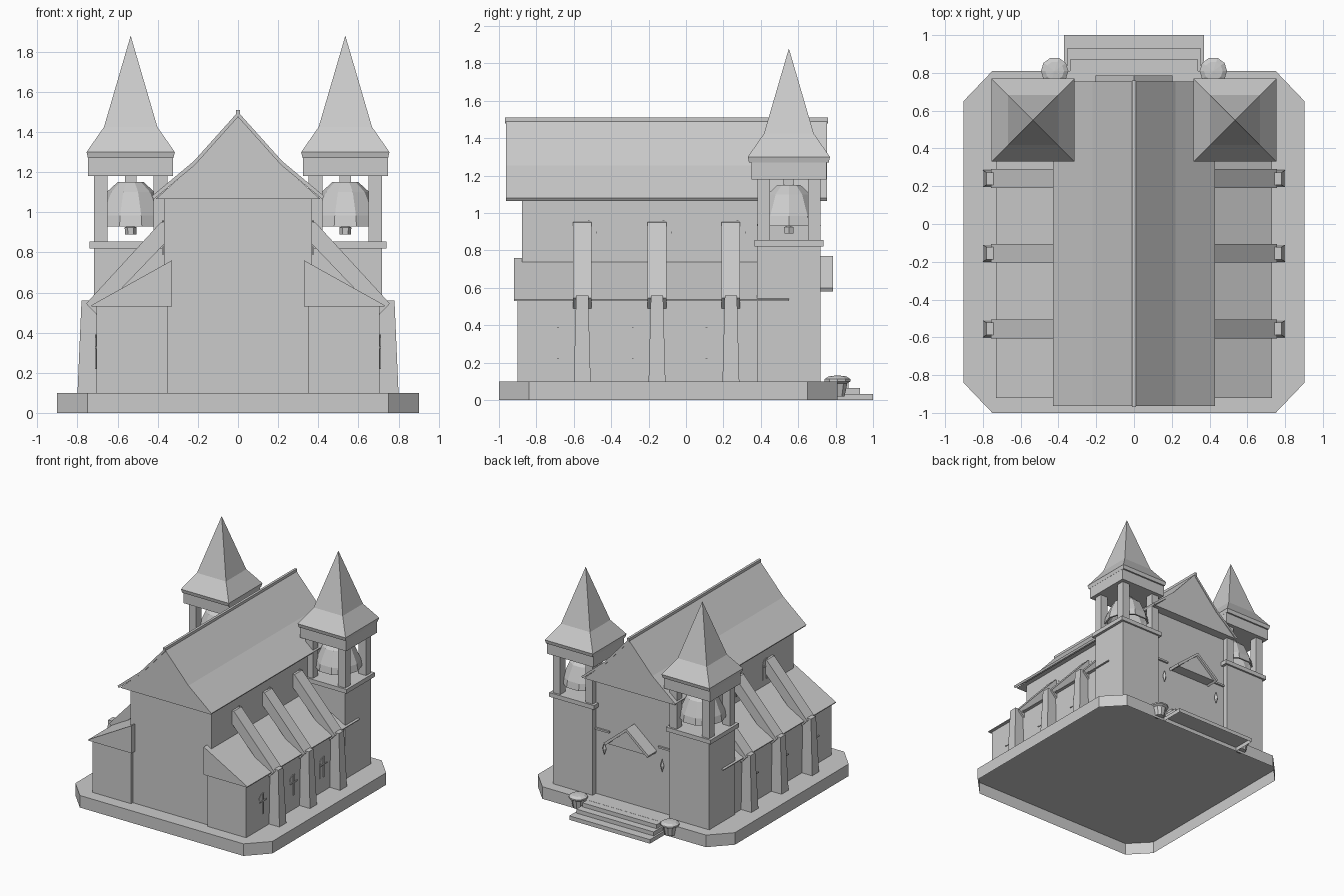
import bpy, bmesh, math
from mathutils import Vector

if "Cube" in bpy.data.objects:
    bpy.data.objects.remove(bpy.data.objects["Cube"], do_unlink=True)

stone = bpy.data.materials.new("grey_stone")
stone.use_nodes = True
GREY = (0.6, 0.6, 0.6, 1)
stone.diffuse_color = GREY
stone.node_tree.nodes["Principled BSDF"].inputs["Base Color"].default_value = GREY


def finish(name, bm):
    bmesh.ops.recalc_face_normals(bm, faces=bm.faces)
    mesh = bpy.data.meshes.new(name)
    bm.to_mesh(mesh)
    bm.free()
    mesh.materials.append(stone)
    ob = bpy.data.objects.new(name, mesh)
    bpy.context.collection.objects.link(ob)
    return ob


def prism(name, outline, axis, lo, hi):
    """Extrude a 2D outline along an axis; the outline uses the other two axes in order."""
    bm = bmesh.new()

    def place(p, d):
        v = list(p)
        v.insert("xyz".index(axis), d)
        return bm.verts.new(v)

    face = bm.faces.new([place(p, lo) for p in outline])
    out = bmesh.ops.extrude_face_region(bm, geom=[face])
    step = Vector((0, 0, 0))
    step["xyz".index(axis)] = hi - lo
    bmesh.ops.translate(bm, vec=step, verts=[g for g in out["geom"] if isinstance(g, bmesh.types.BMVert)])
    return finish(name, bm)


def box(name, x, y, z):
    a, b = sorted(x)
    return prism(name, [(a, y[0]), (b, y[0]), (b, y[1]), (a, y[1])], "z", *z)


def block(name, centre, half, z):
    """Box given by its centre and half sizes."""
    return box(name, (centre[0] - half[0], centre[0] + half[0]),
               (centre[1] - half[1], centre[1] + half[1]), z)


def open_up(ob, directions):
    """Remove the faces that look along any of the given directions."""
    bm = bmesh.new()
    bm.from_mesh(ob.data)
    gone = [f for f in bm.faces if any(f.normal.dot(Vector(d)) > 0.9 for d in directions)]
    bmesh.ops.delete(bm, geom=gone, context="FACES")
    bm.to_mesh(ob.data)
    bm.free()


def stack(name, centre, levels, sides, turn=0.0):
    """Rings of (radius, height) joined upwards; zero radius makes a point."""
    bm = bmesh.new()
    rings = []
    for r, z in levels:
        n = sides if r > 0 else 1
        rings.append([bm.verts.new((centre[0] + r * math.cos(turn + math.tau * i / sides),
                                    centre[1] + r * math.sin(turn + math.tau * i / sides), z))
                      for i in range(n)])
    for a, b in zip(rings, rings[1:]):
        for i in range(sides):
            j = (i + 1) % sides
            loop = [a[i % len(a)], a[j % len(a)], b[j % len(b)], b[i % len(b)]]
            bm.faces.new(list(dict.fromkeys(loop)))
    for ring in (rings[0], rings[-1]):
        if len(ring) > 2:
            bm.faces.new(ring)
    return finish(name, bm)


def window(name, s, x, y, z, w, h):
    """Arched pane with a raised cross on a side wall."""
    arch = [(y - w, z), (y + w, z)]
    arch += [(y + w * math.cos(t), z + h - w + w * math.sin(t))
             for t in (math.pi * i / 6 for i in range(7))]
    prism(name + "_pane", arch, "x", s * (x - 0.01), s * (x + 0.003))
    box(name + "_upright", (s * x, s * (x + 0.009)), (y - 0.005, y + 0.005), (z, z + h))
    box(name + "_crossbar", (s * x, s * (x + 0.009)), (y - 0.045, y + 0.045), (z + h * 0.6, z + h * 0.6 + 0.01))


# Plinth and entrance steps, hollow underneath
DOWN, INWARD = (0, 0, -1), (0, -1, 0)
plinth = prism("plinth", [(-0.75, -1), (0.75, -1), (0.903, -0.84), (0.903, 0.65),
                          (0.75, 0.81), (-0.75, 0.81), (-0.903, 0.65), (-0.903, -0.84)], "z", 0, 0.1)
open_up(plinth, [DOWN])
for i, (w, y) in enumerate([(0.37, 1.0), (0.355, 0.93), (0.34, 0.87)]):
    step = box(f"step_{i + 1}", (-w, w), (0.81, y), (i * 0.033, (i + 1) * 0.033))
    open_up(step, [DOWN, INWARD])

# Nave, solid overhanging gable, flared roof and ridge
box("nave", (-0.37, 0.37), (-0.877, 0.675), (0.1, 1.07))
prism("nave_gable", [(-0.41, 1.066), (0.41, 1.066), (0.21, 1.245), (0, 1.485), (-0.21, 1.245)],
      "y", -0.955, 0.75)
top = [(0.43, 1.08), (0.22, 1.255), (0, 1.5)]
under = [(0, 1.475), (0.215, 1.235), (0.42, 1.065)]
for s, side in ((1, "left"), (-1, "right")):
    prism(f"nave_roof_{side}", [(s * x, z) for x, z in top + under], "y", -0.963, 0.755)
box("roof_ridge", (-0.01, 0.01), (-0.968, 0.76), (1.48, 1.51))

# Porch hood over the entrance
prism("porch_gable", [(-0.18, 0.59), (0.18, 0.59), (0, 0.75)], "y", 0.65, 0.765)
for s, side in ((1, "left"), (-1, "right")):
    prism(f"porch_hood_{side}", [(0, 0.77), (s * 0.205, 0.6), (s * 0.195, 0.58), (0, 0.745)], "y", 0.65, 0.785)

for s, side in ((1, "left"), (-1, "right")):
    # Side aisle with lean-to roof
    box(f"aisle_{side}", (s * 0.35, s * 0.705), (-0.9, 0.5), (0.1, 0.54))
    prism(f"aisle_roof_{side}", [(s * 0.33, 0.53), (s * 0.73, 0.53), (s * 0.73, 0.537), (s * 0.33, 0.76)],
          "y", -0.92, 0.55)

    # Flying buttresses, piers and windows
    for i, y in enumerate((-0.555, -0.155, 0.24)):
        tag = f"{side}_{i + 1}"
        prism(f"flyer_{tag}", [(s * 0.36, 0.955), (s * 0.385, 0.95), (s * 0.757, 0.545),
                               (s * 0.705, 0.49), (s * 0.36, 0.85)], "y", y - 0.05, y + 0.05)
        pier = prism(f"pier_{tag}", [(s * 0.68, 0.1), (s * 0.8, 0.1), (s * 0.78, 0.56), (s * 0.68, 0.56)],
                     "y", y - 0.045, y + 0.045)
        for v in pier.data.vertices:
            if v.co.z > 0.3:
                v.co.y = y + (v.co.y - y) * 0.72
        window(f"aisle_window_{tag}", s, 0.705, y - 0.13, 0.22, 0.05, 0.17)
        window(f"upper_window_{tag}", s, 0.37, y + 0.035, 0.79, 0.045, 0.17)

    # Bell tower
    c = (s * 0.535, 0.55)
    block(f"tower_{side}", c, (0.182, 0.17), (0.1, 0.83))
    block(f"tower_ledge_{side}", c, (0.205, 0.185), (0.82, 0.855))
    for dx in (-1, 1):
        for dy in (-1, 1):
            block(f"belfry_post_{side}_{dx}_{dy}", (c[0] + dx * 0.149, c[1] + dy * 0.135),
                  (0.034, 0.034), (0.85, 1.19))
    block(f"belfry_beam_{side}", c, (0.212, 0.2), (1.18, 1.272))
    eaves = [(0.213, 1.27), (0.22, 1.3), (0.133, 1.425), (0, 1.88)]
    stack(f"spire_{side}", c, [(r * math.sqrt(2), z) for r, z in eaves], 4, math.pi / 4)

    # Wide bell with hollow inside, hanger and clapper
    stack(f"bell_{side}", c, [(0, 1.135), (0.06, 1.13), (0.105, 1.09), (0.155, 0.985), (0.166, 0.93),
                              (0.18, 0.93), (0.17, 0.985), (0.12, 1.1), (0.065, 1.15), (0, 1.15)], 10)
    block(f"bell_hanger_{side}", c, (0.028, 0.028), (1.14, 1.19))
    stack(f"bell_clapper_{side}", c, [(0.028, 0.89), (0.03, 0.925), (0.012, 0.93), (0.012, 1.13)], 6)

    # Facade bracket and hanging lantern
    box(f"facade_bracket_{side}", (s * 0.225, s * 0.36), (0.66, 0.69), (0.635, 0.65))
    stack(f"facade_lantern_{side}", (s * 0.265, 0.69), [(0, 0.445), (0.018, 0.5), (0, 0.555)], 4)

    # Planter beside the steps
    stack(f"planter_{side}", (s * 0.42, 0.81),
          [(0.04, 0.02), (0.055, 0.09), (0.073, 0.1), (0.073, 0.112), (0.05, 0.127), (0, 0.132)], 10)
